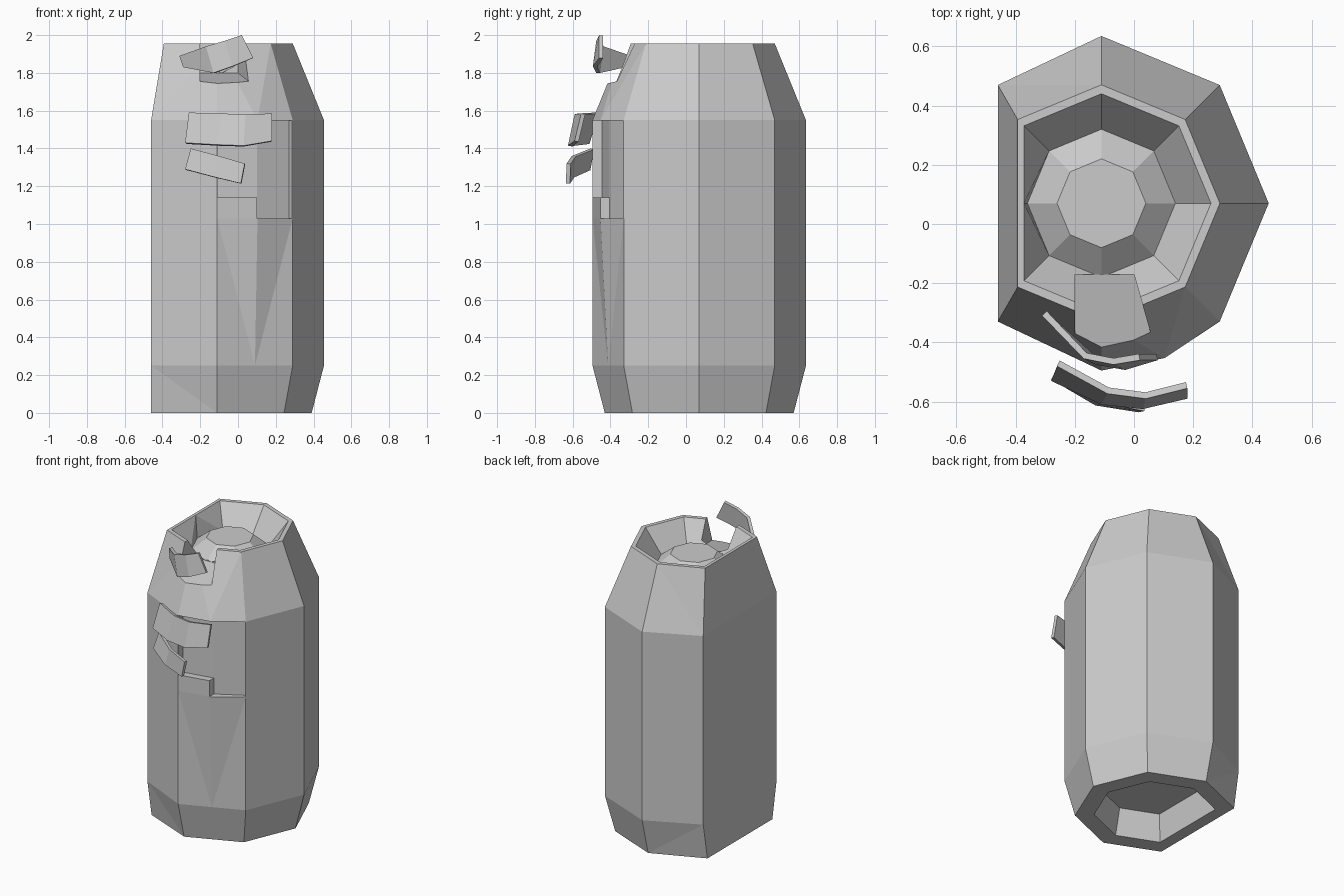
import bpy, bmesh
from math import cos, sin, pi
from mathutils import Vector

cube = bpy.data.objects.get("Cube")
if cube:
    bpy.data.objects.remove(cube, do_unlink=True)

grey = bpy.data.materials.new("plain grey")
grey.use_nodes = True
grey.diffuse_color = (0.6, 0.6, 0.6, 1)
grey.node_tree.nodes["Principled BSDF"].inputs["Base Color"].default_value = (0.6, 0.6, 0.6, 1)

CX, CY, FLAT = -0.11, 0.07, -0.46


def finish(name, bm):
    bmesh.ops.recalc_face_normals(bm, faces=bm.faces)
    mesh = bpy.data.meshes.new(name)
    bm.to_mesh(mesh)
    bm.free()
    mesh.materials.append(grey)
    obj = bpy.data.objects.new(name, mesh)
    bpy.context.scene.collection.objects.link(obj)
    return obj


def prism(name, low, high):
    """Closed solid between two matching loops."""
    bm = bmesh.new()
    a = [bm.verts.new(p) for p in low]
    b = [bm.verts.new(p) for p in high]
    bm.faces.new(a)
    bm.faces.new(b)
    for i in range(len(a)):
        j = (i + 1) % len(a)
        bm.faces.new((a[i], a[j], b[j], b[i]))
    return finish(name, bm)


def ring(r, z, flat, bulge):
    """Octagon with its -x side flattened and a crease point at the front."""
    pts = []
    for k in range(8):
        x, y = CX + r * cos(k * pi / 4), CY + r * sin(k * pi / 4)
        if flat:
            x = max(x, FLAT, CX - r * cos(pi / 4))
        pts.append(Vector((x, y, z)))
    crease = (pts[6] + pts[7]) / 2 + Vector((0.3, -0.9, 0)) * bulge
    pts.insert(7, crease)
    return pts


# Can body: radius, height, flattened side, front bulge
profile = [(0.34, 0.18, True, 0), (0.38, 0, True, 0), (0.5, 0, True, 0),
           (0.565, 0.25, True, 0), (0.565, 1.03, True, 0.045),
           (0.565, 1.55, True, 0.045), (0.4, 1.955, True, 0),
           (0.37, 1.955, True, 0), (0.25, 1.8, False, 0), (0.15, 1.88, False, 0)]
bm = bmesh.new()
loops = [[bm.verts.new(p) for p in ring(*row)] for row in profile]
for a, b in zip(loops, loops[1:]):
    for i in range(len(a)):
        j = (i + 1) % len(a)
        bm.faces.new((a[i], a[j], b[j], b[i]))
bm.faces.new(loops[0])
bm.faces.new(loops[-1])
bmesh.ops.triangulate(bm, faces=bm.faces)
can = finish("can_body", bm)


def cut(cutter):
    mod = can.modifiers.new("cut", 'BOOLEAN')
    mod.operation = 'DIFFERENCE'
    mod.solver = 'EXACT'
    mod.object = cutter
    bpy.context.view_layer.objects.active = can
    bpy.ops.object.modifier_apply(modifier=mod.name)
    bpy.data.objects.remove(cutter, do_unlink=True)


def wall_cutter(name, path, z0, z1):
    low = [(x, y, z0) for x, y in path]
    cut(prism(name, low, [(x, y, z1) for x, y, _ in low]))


# Stepped recess in the front panel
right = [(0.1, -0.405), (0.27, -0.31), (0.288, -0.338), (0.288, -0.7)]
wall_cutter("recess_cutter", [(-0.109, -0.7), (-0.109, -0.445)] + right, 1.14, 1.549)
wall_cutter("step_cutter", [(0.1, -0.7)] + right, 1.03, 1.3)

# Spout notch through the front of the rim
low = [(-0.2, -0.17, 1.8), (0, -0.17, 1.8), (0.15, -0.7, 1.68), (-0.2, -0.7, 1.68)]
cut(prism("notch_cutter", low, [(x, y, 2.2) for x, y, _ in low]))


# Loose bent strips: bottom and top edges from -x to +x
def strip(name, bottom, top):
    bm = bmesh.new()
    a = [bm.verts.new(p) for p in bottom]
    b = [bm.verts.new(p) for p in top]
    for i in range(len(a) - 1):
        bm.faces.new((a[i], a[i + 1], b[i + 1], b[i]))
    obj = finish(name, bm)
    if obj.data.polygons[0].normal.y > 0:
        obj.data.flip_normals()
    mod = obj.modifiers.new("thickness", 'SOLIDIFY')
    mod.thickness = 0.022
    mod.offset = -1


strip("upper_strip",
      [(-0.29, -0.33, 1.83), (-0.13, -0.475, 1.8), (-0.03, -0.493, 1.835), (0.08, -0.46, 1.88)],
      [(-0.31, -0.31, 1.89), (-0.17, -0.455, 1.94), (-0.07, -0.475, 1.97), (0.02, -0.46, 2.0)])
strip("middle_strip",
      [(-0.28, -0.53, 1.43), (-0.11, -0.61, 1.42), (0.03, -0.625, 1.415), (0.18, -0.59, 1.44)],
      [(-0.26, -0.48, 1.59), (-0.09, -0.573, 1.585), (0.04, -0.59, 1.58), (0.18, -0.555, 1.585)])
strip("lower_strip",
      [(-0.28, -0.525, 1.29), (-0.13, -0.613, 1.25), (0.015, -0.636, 1.215)],
      [(-0.25, -0.505, 1.4), (-0.1, -0.605, 1.36), (0.035, -0.632, 1.32)])
